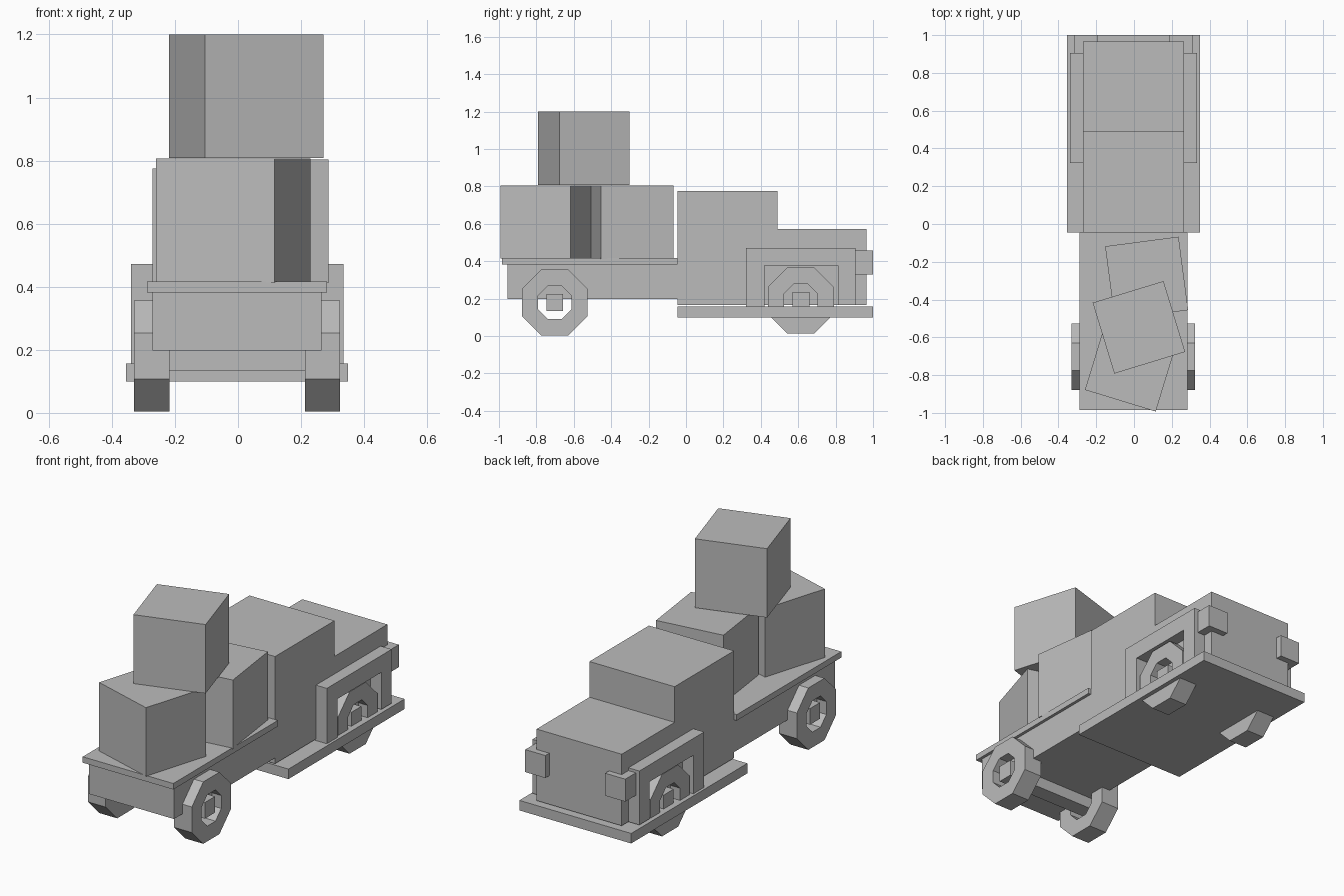
import bpy, bmesh, math
from mathutils import Matrix

if "Cube" in bpy.data.objects:
    bpy.data.objects.remove(bpy.data.objects["Cube"])

OX = -0.003  # slight sideways offset of the truck
grey = bpy.data.materials.new("plain grey")
grey.diffuse_color = (0.5, 0.5, 0.5, 1)
grey.use_nodes = True
grey.node_tree.nodes["Principled BSDF"].inputs["Base Color"].default_value = grey.diffuse_color


def finish(name, bm):
    bmesh.ops.recalc_face_normals(bm, faces=bm.faces)
    me = bpy.data.meshes.new(name)
    bm.to_mesh(me)
    bm.free()
    me.materials.append(grey)
    ob = bpy.data.objects.new(name, me)
    bpy.context.collection.objects.link(ob)
    return ob


def box(name, x, y, z, turn=0):
    """Box from (min, max) ranges, turned about its own upright axis."""
    bm = bmesh.new()
    centre = [(a + b) / 2 for a, b in (x, y, z)]
    size = [b - a for a, b in (x, y, z)]
    bmesh.ops.create_cube(bm, size=1, matrix=Matrix.Translation(centre)
                          @ Matrix.Rotation(math.radians(turn), 4, 'Z')
                          @ Matrix.Diagonal((*size, 1)))
    return finish(name, bm)


def side_profile(name, points, x0, x1):
    """Extrude a (y, z) outline from x0 to x1."""
    bm = bmesh.new()
    face = bm.faces.new([bm.verts.new((x0, y, z)) for y, z in points])
    new = bmesh.ops.extrude_face_region(bm, geom=[face], use_keep_orig=True)["geom"]
    bmesh.ops.translate(bm, vec=(x1 - x0, 0, 0),
                        verts=[g for g in new if isinstance(g, bmesh.types.BMVert)])
    return finish(name, bm)


def wheel(name, y, z, x0, x1, outer=0.176, inner=0.089):
    """Eight-sided open ring lying across x; radii measured to the flats."""
    bm = bmesh.new()
    loops = []
    for x, r in ((x0, outer), (x1, outer), (x1, inner), (x0, inner)):
        r /= math.cos(math.pi / 8)
        loops.append([bm.verts.new((x, y + r * math.cos((i + .5) * math.pi / 4),
                                    z + r * math.sin((i + .5) * math.pi / 4)))
                      for i in range(8)])
    for a in range(4):
        p, q = loops[a], loops[(a + 1) % 4]
        for i in range(8):
            j = (i + 1) % 8
            bm.faces.new((p[i], p[j], q[j], q[i]))
    return finish(name, bm)


def across(half):
    return (OX - half, OX + half)


# Cab and bonnet in one stepped outline
side_profile("cab_and_bonnet",
             [(-0.045, 0.165), (0.965, 0.165), (0.965, 0.572),
              (0.49, 0.572), (0.49, 0.775), (-0.045, 0.775)], *across(0.268))

# Running board, load bed and its frame
box("running_board", across(0.352), (-0.045, 1.0), (0.10, 0.157))
box("bed_frame", across(0.268), (-0.955, -0.045), (0.198, 0.382))
box("bed_deck", across(0.285), (-0.985, -0.045), (0.382, 0.416))

# Axles and wheels
for label, y, z in (("rear", -0.702, 0.180), ("front", 0.614, 0.190)):
    box(label + "_axle", across(0.318), (y - 0.045, y + 0.045), (z - 0.046, z + 0.046))
    for side, s in (("right", 1), ("left", -1)):
        wheel(f"{label}_{side}_wheel", y, z, OX + s * 0.215, OX + s * 0.327)

# Fenders and headlights on both sides
for side, s in (("right", 1), ("left", -1)):
    side_profile(side + "_fender",
                 [(0.322, 0.157), (0.322, 0.472), (0.905, 0.472), (0.905, 0.165),
                  (0.812, 0.165), (0.812, 0.376), (0.420, 0.376), (0.420, 0.157)],
                 OX + s * 0.262, OX + s * 0.337)
    box(side + "_headlight", sorted((OX + s * 0.188, OX + s * 0.315)),
        (0.905, 1.0), (0.328, 0.456))

# Stacked crates
for name, cx, cy, z, turn in (("cab_side_crate", 0.067, -0.287, 0.412, 7.5),
                              ("tail_crate", -0.015, -0.748, 0.414, -17),
                              ("top_crate", 0.026, -0.547, 0.808, 17)):
    h = 0.196
    box(name, (cx - h, cx + h), (cy - h, cy + h), (z, z + 2 * h), turn)
